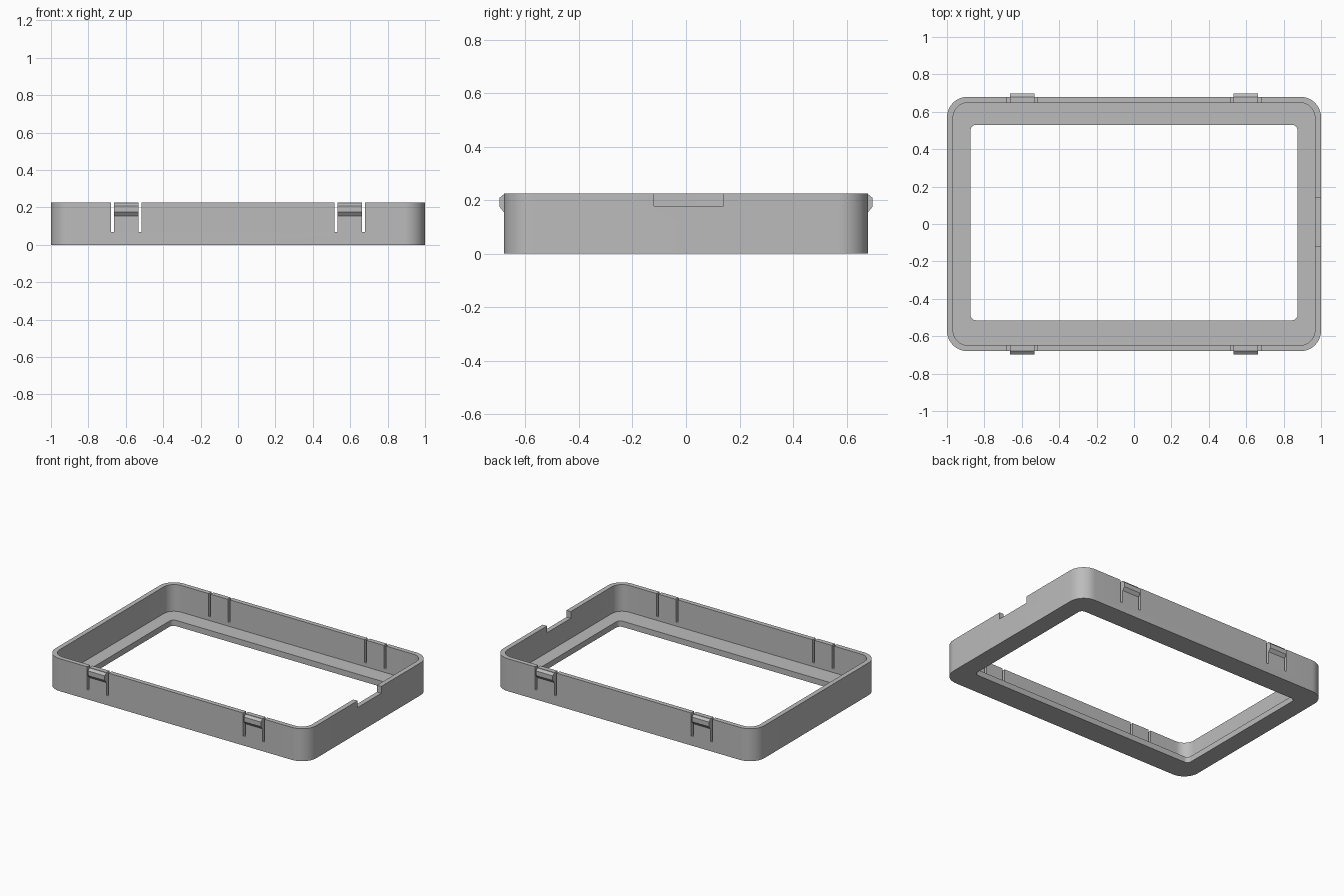
import bpy
import bmesh
from math import cos, sin, pi, radians

HEIGHT = 0.225
FLOOR = 0.04

cube = bpy.data.objects.get("Cube")
if cube:
    bpy.data.objects.remove(cube, do_unlink=True)

grey = bpy.data.materials.new("plain grey")
grey.use_nodes = True
grey.diffuse_color = (0.5, 0.5, 0.5, 1)
grey.node_tree.nodes["Principled BSDF"].inputs["Base Color"].default_value = (0.5, 0.5, 0.5, 1)


def finish(bm, name):
    bmesh.ops.recalc_face_normals(bm, faces=bm.faces)
    mesh = bpy.data.meshes.new(name)
    bm.to_mesh(mesh)
    bm.free()
    mesh.materials.append(grey)
    obj = bpy.data.objects.new(name, mesh)
    bpy.context.collection.objects.link(obj)
    return obj


def rounded_loop(bm, x, y0, y1, radius, z, steps=12):
    """Rounded rectangle, counter-clockwise, as a ring of vertices."""
    corners = [(x, y1), (-x, y1), (-x, y0), (x, y0)]
    ring = []
    for quarter, (cx, cy) in enumerate(corners):
        cx -= radius if cx > 0 else -radius
        cy -= radius if cy > 0 else -radius
        for i in range(steps + 1):
            a = (quarter + i / steps) * pi / 2
            ring.append(bm.verts.new((cx + radius * cos(a), cy + radius * sin(a), z)))
    return ring


def box(name, x0, x1, y0, y1, z0, z1):
    bm = bmesh.new()
    bmesh.ops.create_cube(bm, size=1)
    for v in bm.verts:
        v.co.x = x1 if v.co.x > 0 else x0
        v.co.y = y1 if v.co.y > 0 else y0
        v.co.z = z1 if v.co.z > 0 else z0
    obj = finish(bm, name)
    obj.hide_render = True
    return obj


# Bezel frame: closed loft through outer wall, rim, pocket and window
outer = (1.0, -0.68, 0.68, 0.11)
pocket = (0.967, -0.648, 0.648, 0.078)
window = (0.874, -0.515, 0.53, 0.03)
bm = bmesh.new()
rings = [rounded_loop(bm, *shape, z) for shape, z in (
    (outer, 0), (outer, HEIGHT), (pocket, HEIGHT),
    (pocket, FLOOR), (window, FLOOR), (window, 0))]
for k, ring in enumerate(rings):
    after = rings[(k + 1) % len(rings)]
    for i in range(len(ring)):
        j = (i + 1) % len(ring)
        bm.faces.new((ring[i], ring[j], after[j], after[i]))
frame = finish(bm, "bezel_frame")

# Slots either side of each spring tab, and the notch in the left wall
cutters = [box("notch_cutter", 0.9, 1.1, -0.12, 0.14, 0.178, 0.3)]
for side in (-1, 1):
    for centre in (0.524, 0.672):
        x = side * centre
        cutters.append(box("slot_cutter", x - 0.008, x + 0.008, -0.8, 0.8, 0.067, 0.3))

bpy.context.view_layer.objects.active = frame
for cutter in cutters:
    mod = frame.modifiers.new("cut", "BOOLEAN")
    mod.operation = "DIFFERENCE"
    mod.solver = "EXACT"
    mod.object = cutter
    bpy.ops.object.modifier_apply(modifier=mod.name)
    bpy.data.objects.remove(cutter, do_unlink=True)

# Snap clips on the spring tabs: chamfered ridge profile run along x
profile = [(0.675, 0.222), (0.68, 0.222), (0.697, 0.208),
           (0.697, 0.176), (0.68, 0.155), (0.675, 0.155)]
for x_name, sx in (("left", 1), ("right", -1)):
    for y_name, sy in (("front", -1), ("back", 1)):
        bm = bmesh.new()
        ends = [[bm.verts.new((sx * x, sy * y, z)) for y, z in profile]
                for x in (0.533, 0.663)]
        for end in ends:
            bm.faces.new(end)
        for i in range(len(profile)):
            j = (i + 1) % len(profile)
            bm.faces.new((ends[0][i], ends[0][j], ends[1][j], ends[1][i]))
        finish(bm, f"snap_clip_{y_name}_{x_name}")

# Smooth the rounded corners, keep the edges sharp
bpy.ops.object.select_all(action="DESELECT")
frame.select_set(True)
bpy.ops.object.shade_smooth_by_angle(angle=radians(30))
